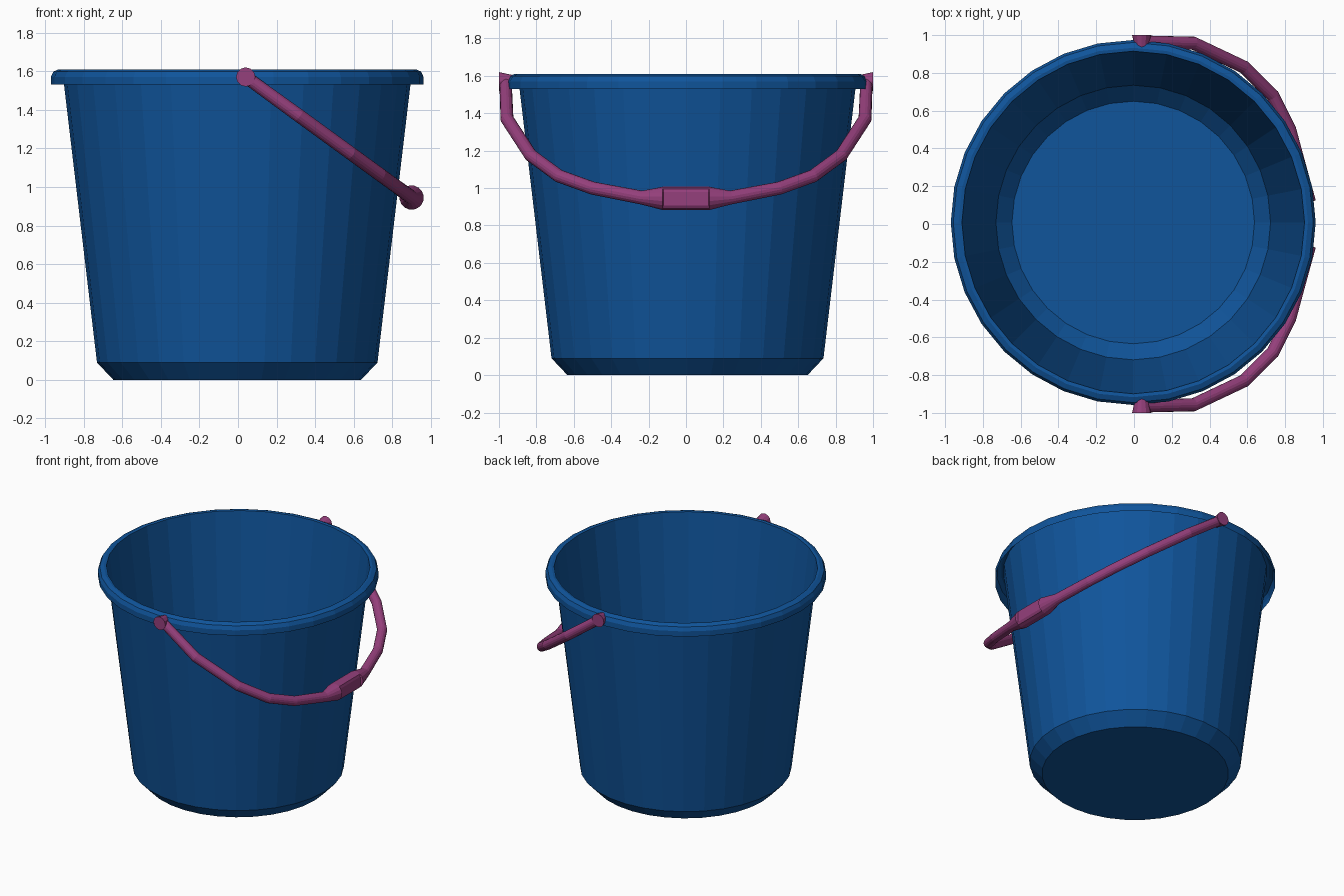
import bpy, bmesh
from math import sin, cos, tau
from mathutils import Vector

if "Cube" in bpy.data.objects:
    bpy.data.objects.remove(bpy.data.objects["Cube"])


def material(name, rgb):
    m = bpy.data.materials.new(name)
    m.diffuse_color = (*rgb, 1)
    m.use_nodes = True
    m.node_tree.nodes["Principled BSDF"].inputs["Base Color"].default_value = m.diffuse_color
    return m


BLUE = material("blue_plastic", (0.005, 0.09, 0.33))
PINK = material("pink_plastic", (0.30, 0.05, 0.20))


def finish(bm, name, mat):
    mesh = bpy.data.meshes.new(name)
    bm.to_mesh(mesh)
    bm.free()
    mesh.materials.append(mat)
    obj = bpy.data.objects.new(name, mesh)
    bpy.context.collection.objects.link(obj)
    return obj


def skin(rings, name, mat, caps):
    """Join rings of points into a tube; caps = (close first, close last)."""
    bm = bmesh.new()
    loops = [[bm.verts.new(p) for p in ring] for ring in rings]
    for a, b in zip(loops, loops[1:]):
        n = len(a)
        for i in range(n):
            j = (i + 1) % n
            bm.faces.new((a[i], a[j], b[j], b[i]))
    if caps[0]:
        bm.faces.new(loops[0][::-1])
    if caps[1]:
        bm.faces.new(loops[-1])
    return finish(bm, name, mat)


# bucket: one thin sheet with a turned-down open lip
SIDES = 32
profile = [(0.642, 0), (0.727, 0.09), (0.907, 1.607), (0.925, 1.61),
           (0.953, 1.598), (0.966, 1.57), (0.966, 1.53)]
skin([[(-0.004 + r * cos(tau * i / SIDES), 0.008 + r * sin(tau * i / SIDES), z)
       for i in range(SIDES)] for r, z in profile],
     "bucket", BLUE, (True, False))

# handle: tilted bow, half path as (y, z, radius), mirrored across y
HINGE_X, HINGE_Z = 0.04, 1.57
SLOPE = 0.86 / 0.625
GRIP_FLAT_X = 0.943
half = [(0.965, 1.57, 0.033), (0.957, 1.37, 0.035), (0.83, 1.175, 0.035),
        (0.68, 1.065, 0.035), (0.50, 1.0, 0.035), (0.24, 0.95, 0.037),
        (0.125, 0.945, 0.063), (0.12, 0.945, 0.063)]
path = [(-y, z, r) for y, z, r in half] + half[::-1]
points = [Vector((HINGE_X + (HINGE_Z - z) * SLOPE, y, z)) for y, z, r in path]
normal = Vector((1, 0, SLOPE ** -1)).cross(Vector((0, 1, 0)))
normal = Vector((1, 0, -1 / SLOPE)).cross(Vector((0, 1, 0))).normalized()
rings = []
for k, p in enumerate(points):
    t = (points[min(k + 1, len(points) - 1)] - points[max(k - 1, 0)]).normalized()
    if abs(p.y) < 0.2:
        t = Vector((0, 1, 0))
    side = t.cross(normal)
    ring = [p + path[k][2] * (cos(tau * i / 16) * normal + sin(tau * i / 16) * side)
            for i in range(16)]
    # flat pad on the outer side of the grip
    if abs(p.y) < 0.122:
        for v in ring:
            v.x = min(v.x, GRIP_FLAT_X)
    rings.append(ring)
skin(rings, "handle", PINK, (True, True))

# hinge pegs: short tapered studs through the rim
for s, label in ((-1, "front"), (1, "back")):
    order = [(0.92, 0.033), (1.0, 0.05)]
    skin([[(HINGE_X + r * cos(tau * i / 12), s * y, HINGE_Z - s * r * sin(tau * i / 12))
           for i in range(12)] for y, r in order],
         label + "_hinge_peg", PINK, (True, True))
